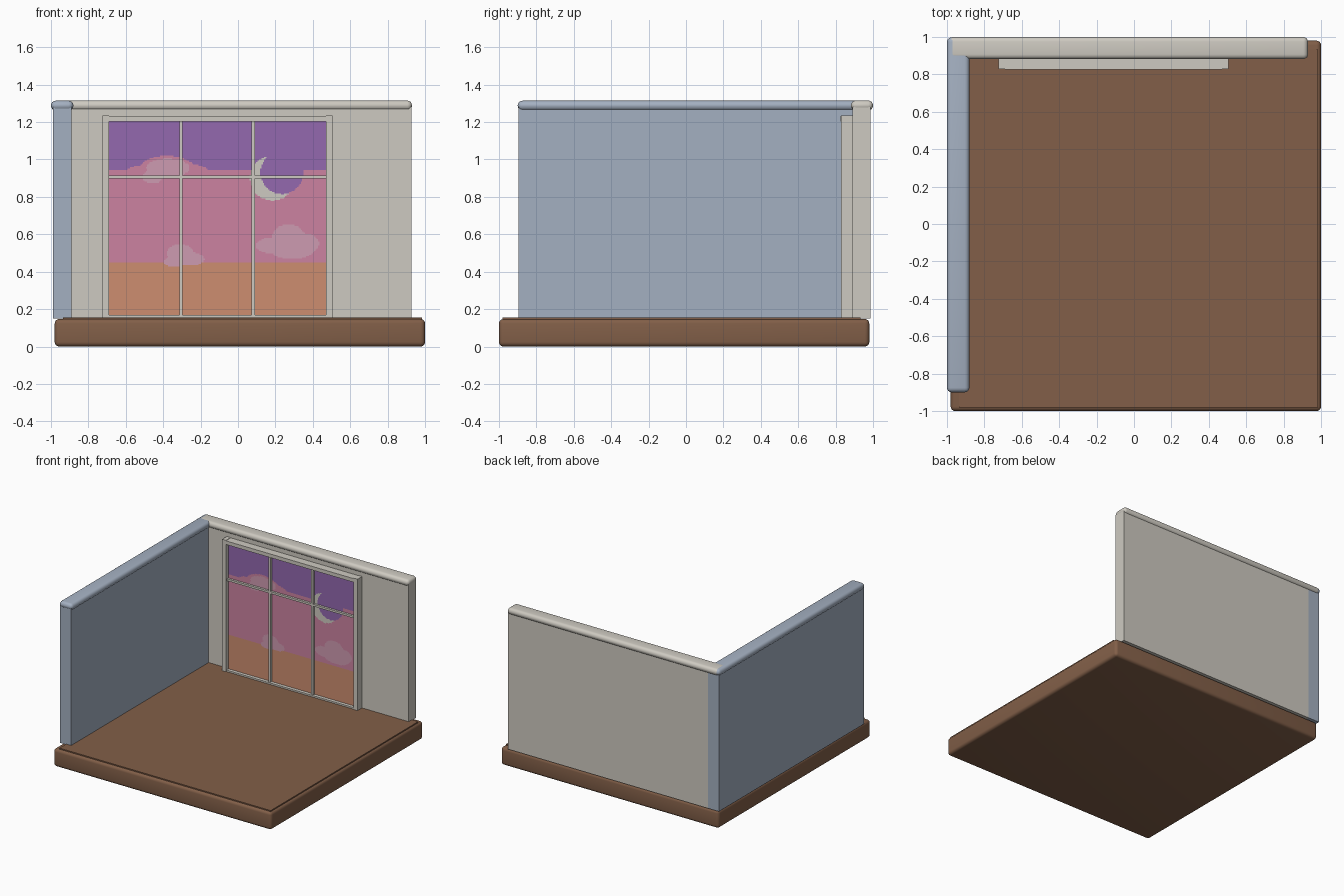
import bpy, bmesh, math

if "Cube" in bpy.data.objects:
    bpy.data.objects.remove(bpy.data.objects["Cube"])


def mat(name, rgb):
    lin = [((c / 255 + 0.055) / 1.055) ** 2.4 for c in rgb]
    m = bpy.data.materials.new(name)
    m.diffuse_color = (*lin, 1)
    m.use_nodes = True
    m.node_tree.nodes["Principled BSDF"].inputs["Base Color"].default_value = m.diffuse_color
    return m


cream = mat("cream", (206, 202, 193))
blue = mat("dusty blue", (164, 176, 193))
brown = mat("wood brown", (130, 95, 72))
purple = mat("sky purple", (147, 104, 175))
pink = mat("sky pink", (204, 130, 161))
orange = mat("sky orange", (205, 141, 112))
cloud = mat("cloud pink", (206, 155, 177))


def box(name, x, y, z, m, bevel=0):
    """Box from (min, max) ranges, optionally with rounded edges."""
    bm = bmesh.new()
    bmesh.ops.create_cube(bm, size=1)
    for v in bm.verts:
        v.co = [r[0] + (c + 0.5) * (r[1] - r[0]) for c, r in zip(v.co, (x, y, z))]
    if bevel:
        bmesh.ops.bevel(bm, geom=bm.edges[:], offset=bevel, segments=4,
                        profile=0.5, affect='EDGES')
    me = bpy.data.meshes.new(name)
    bm.to_mesh(me)
    bm.free()
    me.materials.append(m)
    ob = bpy.data.objects.new(name, me)
    bpy.context.collection.objects.link(ob)
    if bevel:
        bpy.ops.object.select_all(action='DESELECT')
        ob.select_set(True)
        bpy.context.view_layer.objects.active = ob
        bpy.ops.object.shade_smooth_by_angle(angle=math.radians(35))
    return ob


# Floor slab and thin floor panel
box("floor_slab", (-0.98, 1.0), (-1.0, 0.98), (0, 0.147), brown, 0.024)
box("floor_panel", (-0.935, 0.985), (-0.982, 0.932), (0.10, 0.155), brown)

# Walls with rounded cap rails
box("left_wall", (-0.99, -0.89), (-0.895, 0.987), (0.15, 1.28), blue)
box("back_wall", (-0.89, 0.928), (0.89, 0.987), (0.15, 1.28), cream)
box("left_wall_cap", (-1.0, -0.88), (-0.9, 0.998), (1.262, 1.314), blue, 0.025)
box("back_wall_cap", (-0.99, 0.93), (0.882, 1.0), (1.262, 1.315), cream, 0.025)

# Window frame
L, R, B, T = -0.69, 0.47, 0.155, 1.203
for side, x in (("left", (L - 0.035, L)), ("right", (R, R + 0.035))):
    box(f"window_post_{side}", x, (0.83, 0.892), (0.152, 1.235), cream)
box("window_top_rail", (L, R), (0.826, 0.892), (T, 1.233), cream)
box("window_bottom_rail", (L, R), (0.835, 0.892), (0.152, 0.168), cream)

# Window bars
for i, x in enumerate((-0.305, 0.082)):
    box(f"window_bar_vertical_{i + 1}", (x - 0.009, x + 0.009), (0.842, 0.868), (B, T), cream)
box("window_bar_horizontal", (L, R), (0.844, 0.868), (0.897, 0.914), cream)

# Sunset pane: fine grid of faces coloured by bands and ellipses (x, z, rx, rz)
CLOUDS = [(-0.375, 0.955, 0.115, 0.05), (-0.455, 0.908, 0.055, 0.036),
          (-0.31, 0.50, 0.07, 0.047), (-0.25, 0.467, 0.07, 0.036), (-0.335, 0.455, 0.06, 0.03),
          (0.27, 0.58, 0.09, 0.073), (0.18, 0.54, 0.085, 0.042),
          (0.36, 0.55, 0.072, 0.055), (0.29, 0.51, 0.11, 0.042)]
HUMPS = [(-0.38, 0.945, 0.15, 0.075), (-0.47, 0.93, 0.14, 0.04), (-0.28, 0.93, 0.13, 0.045)]
MOON, SHADOW = (0.185, 0.90, 0.12, 0.12), (0.235, 0.93, 0.115, 0.115)


def inside(x, z, e):
    return ((x - e[0]) / e[2]) ** 2 + ((z - e[1]) / e[3]) ** 2 < 1


def pane_colour(x, z):
    if inside(x, z, SHADOW):
        return 0
    if inside(x, z, MOON):
        return 4
    if any(inside(x, z, e) for e in CLOUDS):
        return 3
    if z < 0.45:
        return 2
    if z < 0.945 or any(inside(x, z, e) for e in HUMPS):
        return 1
    return 0


NX, NZ = 165, 150
bm = bmesh.new()
grid = [[bm.verts.new((L + (R - L) * i / NX, 0.862, B + (T - B) * j / NZ))
         for i in range(NX + 1)] for j in range(NZ + 1)]
for j in range(NZ):
    for i in range(NX):
        f = bm.faces.new((grid[j][i], grid[j][i + 1], grid[j + 1][i + 1], grid[j + 1][i]))
        c = f.calc_center_median()
        f.material_index = pane_colour(c.x, c.z)
me = bpy.data.meshes.new("window_pane")
bm.to_mesh(me)
bm.free()
for m in (purple, pink, orange, cloud, cream):
    me.materials.append(m)
bpy.context.collection.objects.link(bpy.data.objects.new("window_pane", me))
